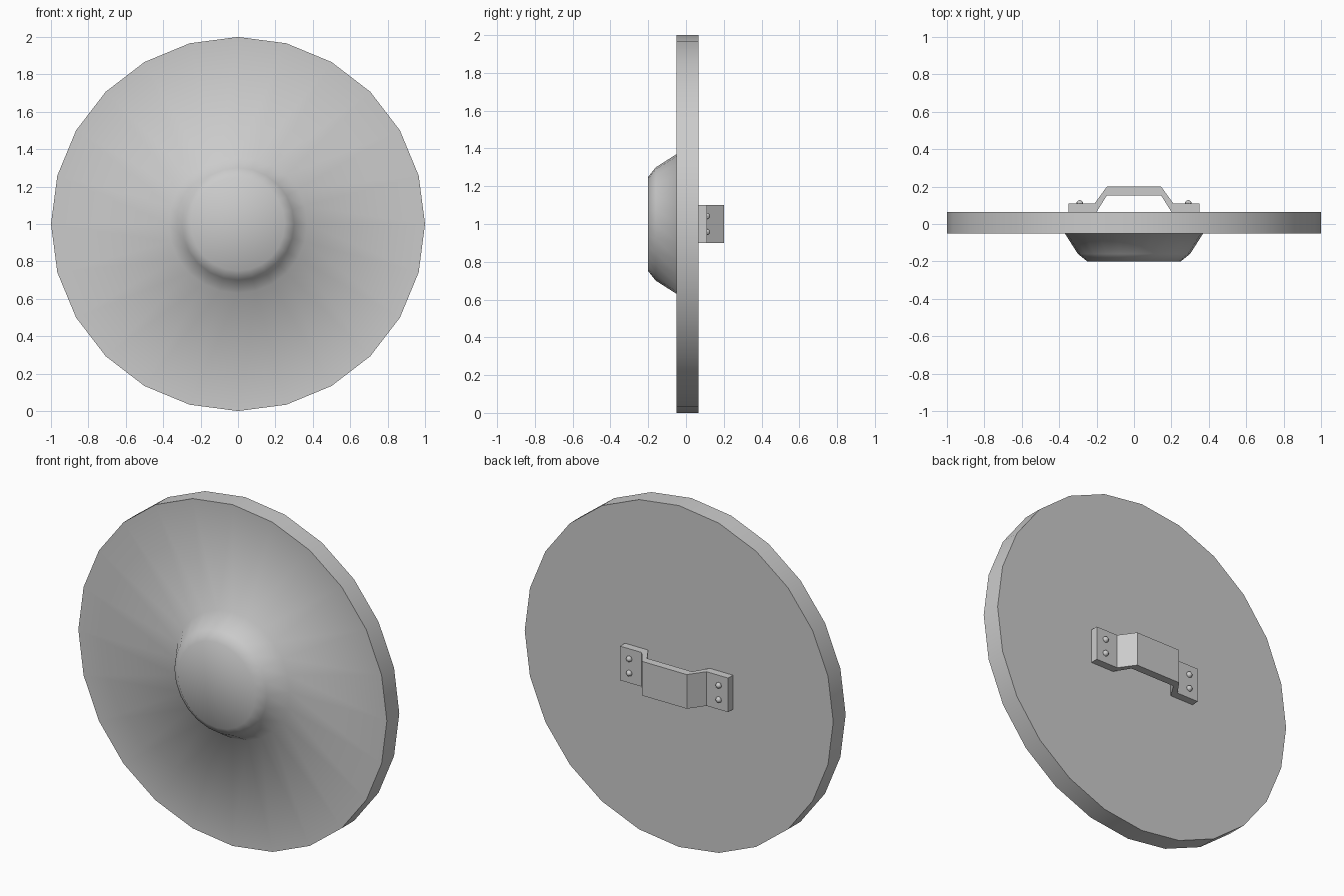
import bpy, bmesh, math
from mathutils import Matrix

if "Cube" in bpy.data.objects:
    bpy.data.objects.remove(bpy.data.objects["Cube"])

CZ = 1.0  # shield centre height


def finish(name, bm, angle=None):
    bmesh.ops.recalc_face_normals(bm, faces=bm.faces)
    me = bpy.data.meshes.new(name)
    bm.to_mesh(me)
    bm.free()
    ob = bpy.data.objects.new(name, me)
    bpy.context.collection.objects.link(ob)
    if angle:
        bpy.ops.object.select_all(action='DESELECT')
        ob.select_set(True)
        bpy.context.view_layer.objects.active = ob
        bpy.ops.object.shade_smooth_by_angle(angle=math.radians(angle))
    return ob


def lathe(name, profile, segments, angle):
    # rings of (radius, y) about the y axis, capped at both ends
    bm = bmesh.new()
    rings = []
    for r, y in profile:
        rings.append([bm.verts.new((r * math.cos(2 * math.pi * i / segments), y,
                                    CZ + r * math.sin(2 * math.pi * i / segments)))
                      for i in range(segments)])
    for a, b in zip(rings, rings[1:]):
        for i in range(segments):
            j = (i + 1) % segments
            bm.faces.new((a[i], a[j], b[j], b[i]))
    bm.faces.new(rings[0])
    bm.faces.new(rings[-1])
    return finish(name, bm, angle)


# Shield board with the raised boss blending out of its face
lathe("shield_disc", [(1, 0.065), (1, -0.05), (0.37, -0.05),
                      (0.30, -0.16), (0.25, -0.2)], 24, 65)

# Bent strap handle: half outline mirrored in x, extruded in z
outer = [(0.35, 0.065), (0.35, 0.11), (0.21, 0.11), (0.145, 0.2)]
inner = [(0.145, 0.153), (0.2, 0.065)]
right = list(zip(outer, outer[1:]))
bm = bmesh.new()
outline = (outer + [(-x, y) for x, y in reversed(outer)]
           + [(-x, y) for x, y in reversed(inner)] + inner)
low = [bm.verts.new((x, y, CZ - 0.1)) for x, y in outline]
face = bm.faces.new(low)
ext = bmesh.ops.extrude_face_region(bm, geom=[face])
bmesh.ops.translate(bm, vec=(0, 0, 0.2),
                    verts=[v for v in ext["geom"] if isinstance(v, bmesh.types.BMVert)])
finish("handle", bm)

# Four domed rivets on the handle feet
bm = bmesh.new()
for sx in (-1, 1):
    for sz in (-1, 1):
        bmesh.ops.create_uvsphere(
            bm, u_segments=8, v_segments=6, radius=0.018,
            matrix=Matrix.Translation((sx * 0.29, 0.11, CZ + sz * 0.042))
            @ Matrix.Rotation(math.pi / 2, 4, 'X'))
finish("rivets", bm, 40)
